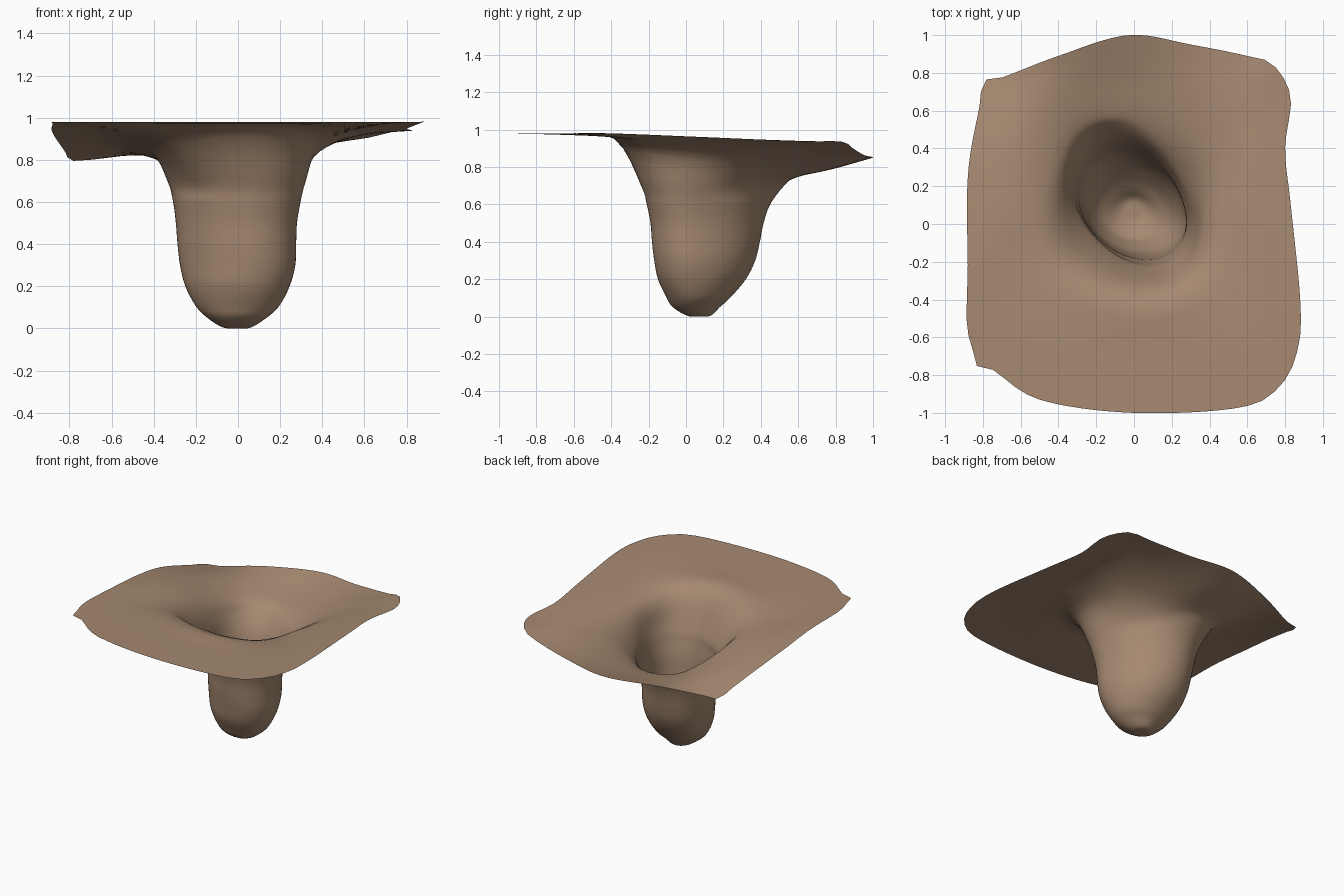
import bpy, bmesh, math
from mathutils import Vector

if "Cube" in bpy.data.objects:
    bpy.data.objects.remove(bpy.data.objects["Cube"])

SEG, SUB = 96, 4
CX, CY = 0.0, 0.08          # axis all the loops are sampled around


def catmull(a, b, c, d, t):
    return 0.5 * (2 * b + (c - a) * t + (2 * a - 5 * b + 4 * c - d) * t * t
                  + (3 * b - a - 3 * c + d) * t ** 3)


def closed_curve(pts, n=12):
    p = [Vector(q) for q in pts]
    m = len(p)
    return [catmull(p[i - 1], p[i], p[(i + 1) % m], p[(i + 2) % m], k / n)
            for i in range(m) for k in range(n)]


def by_angle(curve):
    """Resample a closed loop at SEG even angles around the axis."""
    out = []
    ang = [math.atan2(p.y - CY, p.x - CX) for p in curve]
    for s in range(SEG):
        a = 2 * math.pi * s / SEG
        for i in range(len(curve)):
            j = (i + 1) % len(curve)
            span = (ang[j] - ang[i] + math.pi) % (2 * math.pi) - math.pi
            off = (a - ang[i] + math.pi) % (2 * math.pi) - math.pi
            if span > 1e-9 and -1e-9 <= off <= span + 1e-9:
                out.append(curve[i].lerp(curve[j], off / span))
                break
        else:
            out.append(min(curve, key=lambda p: abs(
                (math.atan2(p.y - CY, p.x - CX) - a + math.pi) % (2 * math.pi) - math.pi)))
    return out


def pit_ring(x0, x1, y0, y1, z, skew):
    """Lopsided oval with the given extents, leaning to the back left."""
    cx, cy = (x0 + x1) / 2, y0 + (y1 - y0) * 0.45
    pts = []
    for k in range(180):
        a = 2 * math.pi * k / 180
        c, s = math.cos(a), math.sin(a)
        y = cy + s * ((y1 - cy) if s > 0 else (cy - y0))
        pts.append([cx + c * (x1 - x0) / 2 - skew * s, y, z])
    # restore the x extents after the skew
    lo, hi = min(p[0] for p in pts), max(p[0] for p in pts)
    return [Vector((x0 + (p[0] - lo) / (hi - lo) * (x1 - x0), p[1], p[2])) for p in pts]


# pit levels: x min, x max, y min, y max, height, skew
PIT = [
    (-.07, .06, .01, .13, .004, 0),
    (-.145, .135, -.07, .18, .05, .01),
    (-.20, .195, -.105, .24, .105, .02),
    (-.25, .245, -.15, .32, .2, .04),
    (-.275, .272, -.17, .37, .3, .06),
    (-.287, .276, -.182, .395, .4, .07),
    (-.295, .28, -.19, .415, .5, .08),
    (-.308, .297, -.21, .45, .6, .09),
    (-.335, .322, -.24, .525, .7, .10),
]
# rolled lip around the mouth, counter-clockwise from the right
LIP = [(.395, .12, .86), (.34, .40, .82), (.05, .585, .75), (-.30, .52, .765),
       (-.43, .14, .86), (-.36, -.22, .92), (.03, -.385, .952), (.33, -.26, .92)]
# sheet halfway out
MID = [(.58, .1, .945), (.52, .6, .9), (0, .78, .79), (-.52, .62, .835),
       (-.64, .1, .935), (-.6, -.4, .965), (0, -.65, .972), (.58, -.45, .965)]
# outer edge of the sheet
EDGE = [(.83, .1, .96), (.80, .4, .947), (.83, .67, .938), (.74, .84, .936),
        (.62, .885, .905), (.3, .95, .865), (-.03, 1, .85), (-.4, .89, .835),
        (-.7, .775, .80), (-.80, .755, .798), (-.815, .64, .83), (-.87, .35, .91),
        (-.885, .1, .945), (-.88, -.2, .97), (-.885, -.53, .98), (-.853, -.67, .98),
        (-.85, -.745, .98), (-.75, -.77, .98), (-.5, -.93, .98), (0, -1, .98),
        (.57, -.97, .98), (.78, -.85, .98), (.87, -.65, .98), (.88, -.4, .98)]

controls = [by_angle(pit_ring(*r)) for r in PIT]
controls += [by_angle(closed_curve(r)) for r in (LIP, MID, EDGE)]
bottom = Vector((0, .07, 0))
controls.insert(0, [bottom.copy() for _ in range(SEG)])

# smooth loops between the control loops
loops = []
last = len(controls) - 1
for i in range(last):
    for k in range(SUB):
        if i == 0 and k == 0:
            continue
        row = []
        for s in range(SEG):
            b, c = controls[i][s], controls[i + 1][s]
            a = controls[i - 1][s] if i else 2 * b - c
            d = controls[i + 2][s] if i + 2 <= last else 2 * c - b
            p = catmull(a, b, c, d, k / SUB)
            p.z = max(p.z, 0)
            row.append(p)
        loops.append(row)
loops.append(controls[last])

# sheet with pit
bm = bmesh.new()
tip = bm.verts.new(bottom)
rows = [[bm.verts.new(p) for p in row] for row in loops]
for s in range(SEG):
    t = (s + 1) % SEG
    bm.faces.new((tip, rows[0][s], rows[0][t]))
    for r0, r1 in zip(rows, rows[1:]):
        bm.faces.new((r0[s], r1[s], r1[t], r0[t]))
for f in bm.faces:
    f.smooth = True
mesh = bpy.data.meshes.new("sheet_with_pit")
bm.to_mesh(mesh)
bm.free()

clay = bpy.data.materials.new("clay_brown")
clay.diffuse_color = (.38, .25, .165, 1)
clay.use_nodes = True
clay.node_tree.nodes["Principled BSDF"].inputs["Base Color"].default_value = clay.diffuse_color
mesh.materials.append(clay)
bpy.context.collection.objects.link(bpy.data.objects.new("sheet_with_pit", mesh))
